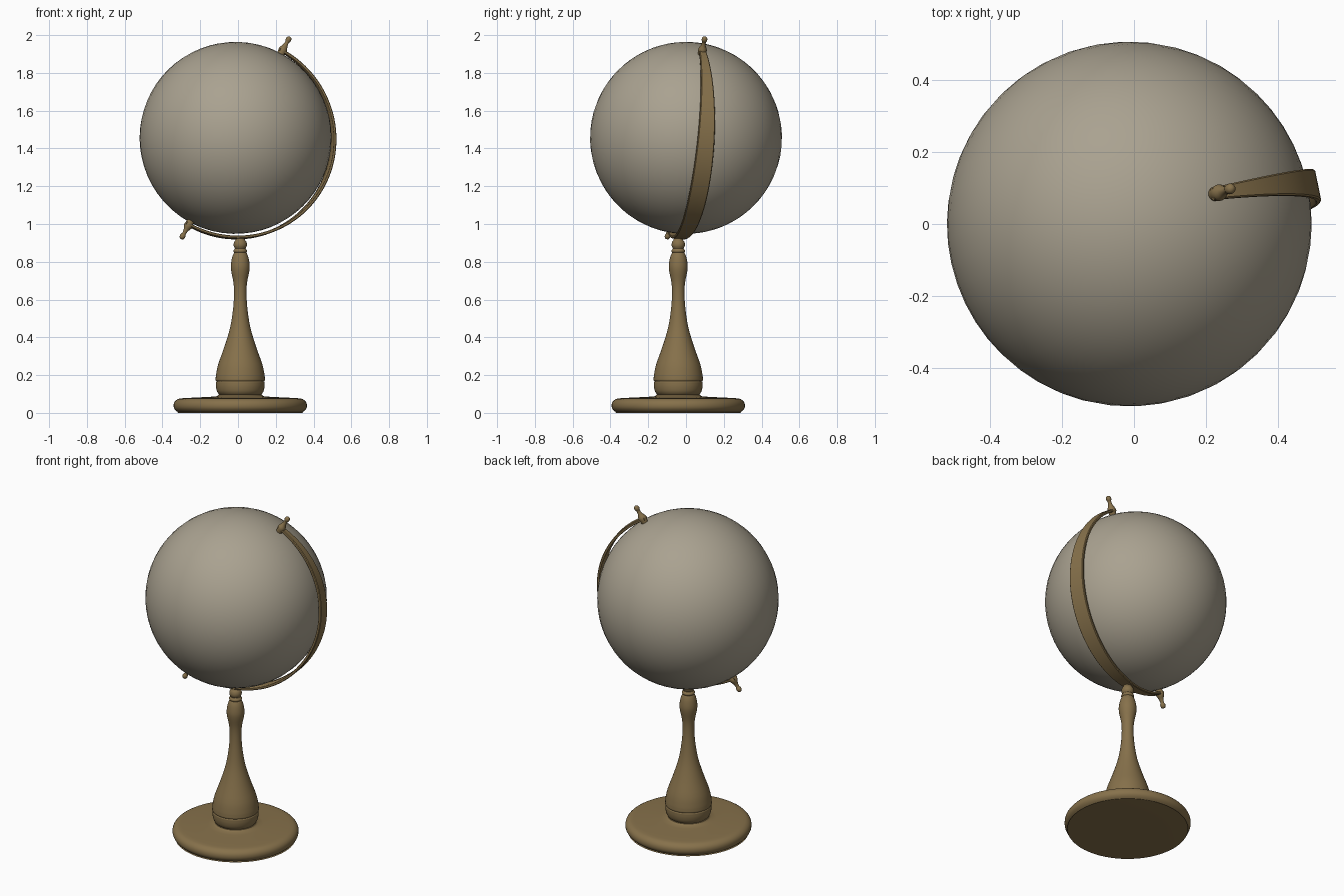
import bpy, bmesh, math
from mathutils import Vector, Matrix

if "Cube" in bpy.data.objects:
    bpy.data.objects.remove(bpy.data.objects["Cube"])

CENTRE = Vector((-0.013, 0, 1.456))                 # globe centre
AXIS = Vector((0.576, 0.201, 1.07)).normalized()    # tilted spin axis
NORMAL = AXIS.cross(Vector((0.525, 0.108, 0))).normalized()  # across the meridian band
SIDE = NORMAL.cross(AXIS)
STAND = Vector((0.012, -0.041, 0))


def material(name, rgb):
    m = bpy.data.materials.new(name)
    m.diffuse_color = (*rgb, 1)
    m.use_nodes = True
    m.node_tree.nodes["Principled BSDF"].inputs["Base Color"].default_value = m.diffuse_color
    return m


brass = material("brass", (0.24, 0.165, 0.07))
paper = material("globe_paper", (0.40, 0.36, 0.28))


def finish(name, bm, mat, matrix=Matrix(), angle=40):
    bmesh.ops.remove_doubles(bm, verts=bm.verts, dist=1e-5)
    bmesh.ops.recalc_face_normals(bm, faces=bm.faces)
    me = bpy.data.meshes.new(name)
    bm.to_mesh(me)
    bm.free()
    ob = bpy.data.objects.new(name, me)
    bpy.context.collection.objects.link(ob)
    ob.matrix_world = matrix
    me.materials.append(mat)
    bpy.ops.object.select_all(action='DESELECT')
    ob.select_set(True)
    bpy.context.view_layer.objects.active = ob
    bpy.ops.object.shade_smooth_by_angle(angle=math.radians(angle))
    return ob


def skin(bm, rings, caps=False):
    for a, b in zip(rings, rings[1:]):
        for i in range(len(a)):
            j = (i + 1) % len(a)
            bm.faces.new((a[i], a[j], b[j], b[i]))
    if caps:
        bm.faces.new(rings[0])
        bm.faces.new(rings[-1])


def smooth_path(pts, steps):
    # Catmull-Rom through (radius, height) points
    p = [Vector(q) for q in pts]
    p = [p[0]] + p + [p[-1]]
    out = []
    for a, b, c, d in zip(p, p[1:], p[2:], p[3:]):
        for k in range(steps):
            t = k / steps
            out.append(0.5 * (2 * b + (c - a) * t + (2 * a - 5 * b + 4 * c - d) * t * t
                              + (3 * b - a - 3 * c + d) * t ** 3))
    return out + [p[-1]]


def lathe(name, pts, matrix, segs=48, steps=3):
    bm = bmesh.new()
    rings = [[bm.verts.new((max(r, 0) * math.cos(math.tau * i / segs),
                            max(r, 0) * math.sin(math.tau * i / segs), z)) for i in range(segs)]
             for r, z in smooth_path(pts, steps)]
    skin(bm, rings, caps=True)
    return finish(name, bm, brass, matrix)


# Globe ball
bm = bmesh.new()
bmesh.ops.create_uvsphere(bm, u_segments=48, v_segments=32, radius=0.508)
tilt = AXIS.to_track_quat('Z', 'Y').to_matrix().to_4x4()
finish("globe", bm, paper, Matrix.Translation(CENTRE) @ tilt)

# Half-circle meridian band, widest in the middle
bm = bmesh.new()
rings = []
N = 64
for k in range(N + 1):
    th = math.radians(-2 + 184 * k / N)
    out = -math.cos(th) * AXIS + math.sin(th) * SIDE
    w = 0.018 + 0.031 * max(math.sin(th), 0)
    section = [(-w, 0.524), (-w + 0.004, 0.521), (w - 0.004, 0.521), (w, 0.524),
               (w, 0.533), (w - 0.004, 0.537), (-w + 0.004, 0.537), (-w, 0.533)]
    rings.append([bm.verts.new(CENTRE + NORMAL * s + out * r) for s, r in section])
skin(bm, rings, caps=True)
finish("meridian_band", bm, brass)

# Axis pins with collar, neck and ball end
pin = [(0.018, 0.50), (0.021, 0.52), (0.023, 0.535), (0.020, 0.547), (0.013, 0.562),
       (0.010, 0.583), (0.013, 0.590), (0.015, 0.600), (0.011, 0.612), (0, 0.617)]
for name, d in (("top_pin", AXIS), ("bottom_pin", -AXIS)):
    lathe(name, pin, Matrix.Translation(CENTRE) @ d.to_track_quat('Z', 'Y').to_matrix().to_4x4(),
          segs=24, steps=2)

# Round foot
place = Matrix.Translation(STAND)
lathe("base", [(0, 0), (0.31, 0), (0.33, 0.004), (0.348, 0.02), (0.353, 0.038), (0.348, 0.058),
               (0.33, 0.073), (0.30, 0.078), (0.20, 0.083), (0.125, 0.088), (0.115, 0.096),
               (0.08, 0.098), (0, 0.098)], place, segs=64, steps=2)

# Turned column: lower ring, bulb, neck, knob and beads
lathe("column_ring", [(0.09, 0.090), (0.108, 0.095), (0.122, 0.112), (0.128, 0.135),
                      (0.129, 0.155), (0.126, 0.167), (0.10, 0.169)], place)
lathe("column", [(0.10, 0.166), (0.128, 0.169), (0.130, 0.185), (0.127, 0.21), (0.116, 0.26),
                 (0.084, 0.35), (0.054, 0.45), (0.038, 0.55), (0.033, 0.63), (0.036, 0.69),
                 (0.047, 0.745), (0.050, 0.78), (0.044, 0.82), (0.036, 0.842), (0.031, 0.850)],
      place)
lathe("column_beads", [(0.028, 0.845), (0.035, 0.852), (0.036, 0.860), (0.030, 0.868),
                       (0.029, 0.872), (0.034, 0.882), (0.035, 0.895), (0.031, 0.908),
                       (0.025, 0.916), (0.022, 0.928)], place)
